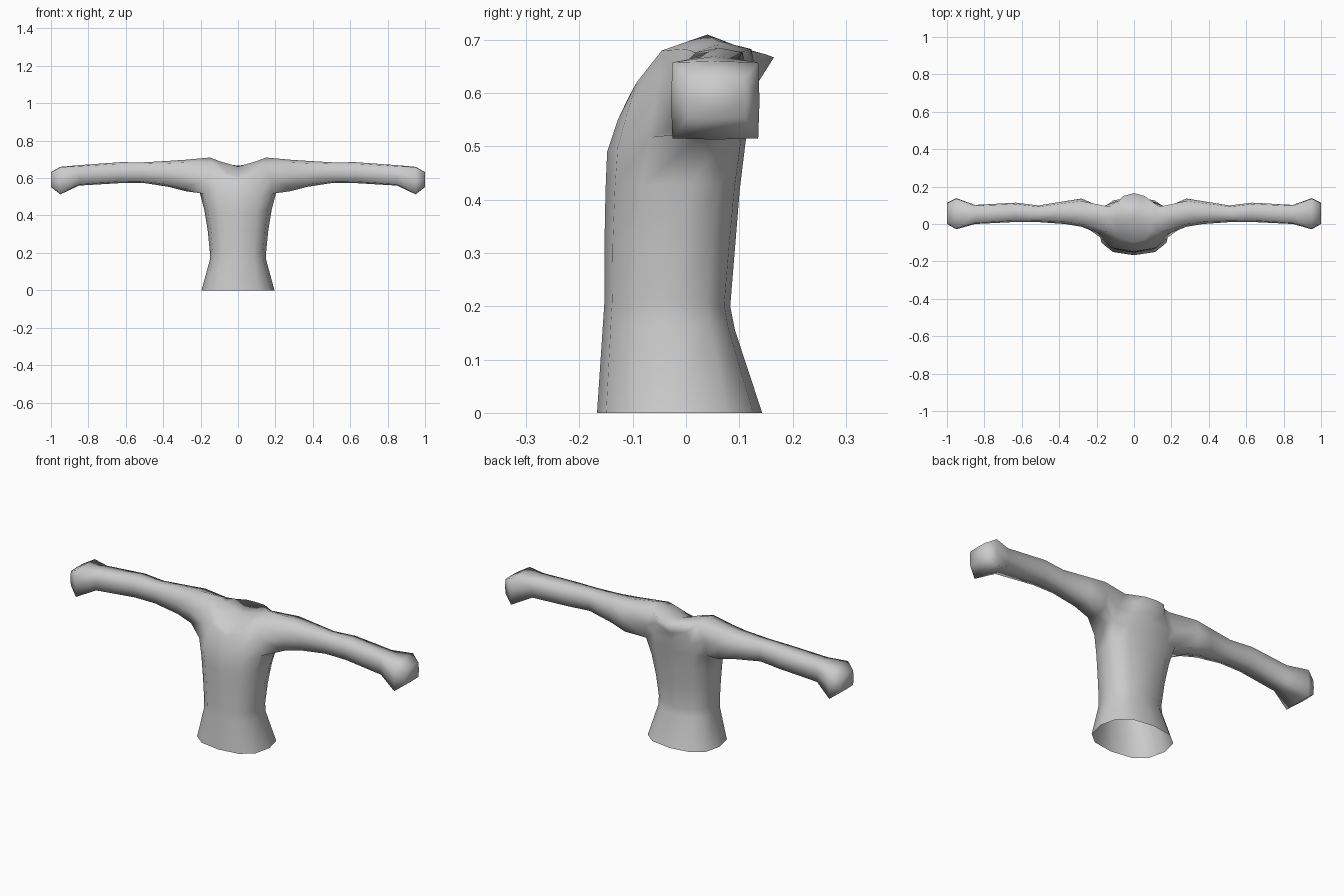
import bpy, bmesh, math

if "Cube" in bpy.data.objects:
    bpy.data.objects.remove(bpy.data.objects["Cube"], do_unlink=True)

cloth = bpy.data.materials.new("grey cloth")
cloth.use_nodes = True
grey = (0.6, 0.6, 0.6, 1)
cloth.diffuse_color = grey
cloth.node_tree.nodes["Principled BSDF"].inputs["Base Color"].default_value = grey

SIDES = 12
bm = bmesh.new()


def power(v, p=0.8):
    return math.copysign(abs(v) ** p, v)


def torso_ring(half_width, y_mid, y_front, y_back, z_side, z_front, z_back):
    """One loop round the body; index 0 is +x, counting towards the back."""
    ring = []
    for i in range(SIDES):
        a = 2 * math.pi * i / SIDES
        c, s = round(math.cos(a), 6), round(math.sin(a), 6)
        y_end, z_end = (y_back, z_back) if s > 0 else (y_front, z_front)
        ring.append(bm.verts.new((half_width * power(c),
                                  y_mid + abs(power(s)) * (y_end - y_mid),
                                  z_side + s * s * (z_end - z_side))))
    return ring


def bridge(a, b, skip=()):
    n = len(a)
    for i in range(n):
        if i not in skip:
            j = (i + 1) % n
            bm.faces.new((a[i], a[j], b[j], b[i]))


# Torso from the open hem up to the neckline
levels = [
    (0.195, -0.01, -0.167, 0.143, 0.00, 0.00, 0.00),
    (0.150, -0.02, -0.156, 0.092, 0.165, 0.165, 0.155),
    (0.151, -0.02, -0.153, 0.083, 0.21, 0.21, 0.20),
    (0.162, -0.01, -0.153, 0.092, 0.32, 0.32, 0.31),
    (0.180, 0.01, -0.151, 0.101, 0.43, 0.42, 0.42),
    (0.205, 0.035, -0.148, 0.112, 0.525, 0.49, 0.51),
    (0.195, 0.04, -0.128, 0.126, 0.61, 0.55, 0.57),
    (0.150, 0.04, -0.109, 0.132, 0.71, 0.59, 0.615),
    (0.098, 0.03, -0.098, 0.165, 0.69, 0.607, 0.667),
]
rings = [torso_ring(*level) for level in levels]
for k in range(len(rings) - 1):
    # Leave the armholes open beside the shoulders
    bridge(rings[k], rings[k + 1], (0, 11, 5, 6) if k in (5, 6) else ())

# Closed neck surface inside the neckline
neck = bm.verts.new((0, 0.03, 0.662))
for i in range(SIDES):
    bm.faces.new((rings[-1][i], rings[-1][(i + 1) % SIDES], neck))

# Arms: x, front y, back y, bottom z, top z, corner fullness
stations = [
    (0.28, -0.015, 0.136, 0.530, 0.698, 0.82),
    (0.37, 0.000, 0.122, 0.553, 0.692, 0.82),
    (0.51, 0.010, 0.099, 0.575, 0.684, 0.85),
    (0.63, 0.011, 0.114, 0.573, 0.685, 0.85),
    (0.85, 0.000, 0.102, 0.560, 0.669, 0.90),
    (0.95, -0.028, 0.138, 0.513, 0.660, 0.97),
    (1.00, 0.000, 0.114, 0.552, 0.632, 0.95),
]
outline = [(-1, -1), (0, -1), (1, -1), (1, 0), (1, 1), (0, 1), (-1, 1), (-1, 0)]
low, mid, high = rings[5:8]
for side, front, centre, back in ((1, 11, 0, 1), (-1, 7, 6, 5)):
    previous = [low[front], low[centre], low[back], mid[back],
                high[back], high[centre], high[front], mid[front]]
    for x, y0, y1, z0, z1, full in stations:
        ring = []
        for u, v in outline:
            f = full if u and v else 1
            ring.append(bm.verts.new((side * x,
                                      (y0 + y1) / 2 + f * u * (y1 - y0) / 2,
                                      (z0 + z1) / 2 + f * v * (z1 - z0) / 2)))
        bridge(previous, ring)
        previous = ring
    bm.faces.new(previous)

bmesh.ops.recalc_face_normals(bm, faces=bm.faces)
for face in bm.faces:
    face.smooth = True

mesh = bpy.data.meshes.new("long_sleeved_top")
bm.to_mesh(mesh)
bm.free()
mesh.materials.append(cloth)
top = bpy.data.objects.new("long_sleeved_top", mesh)
bpy.context.collection.objects.link(top)
